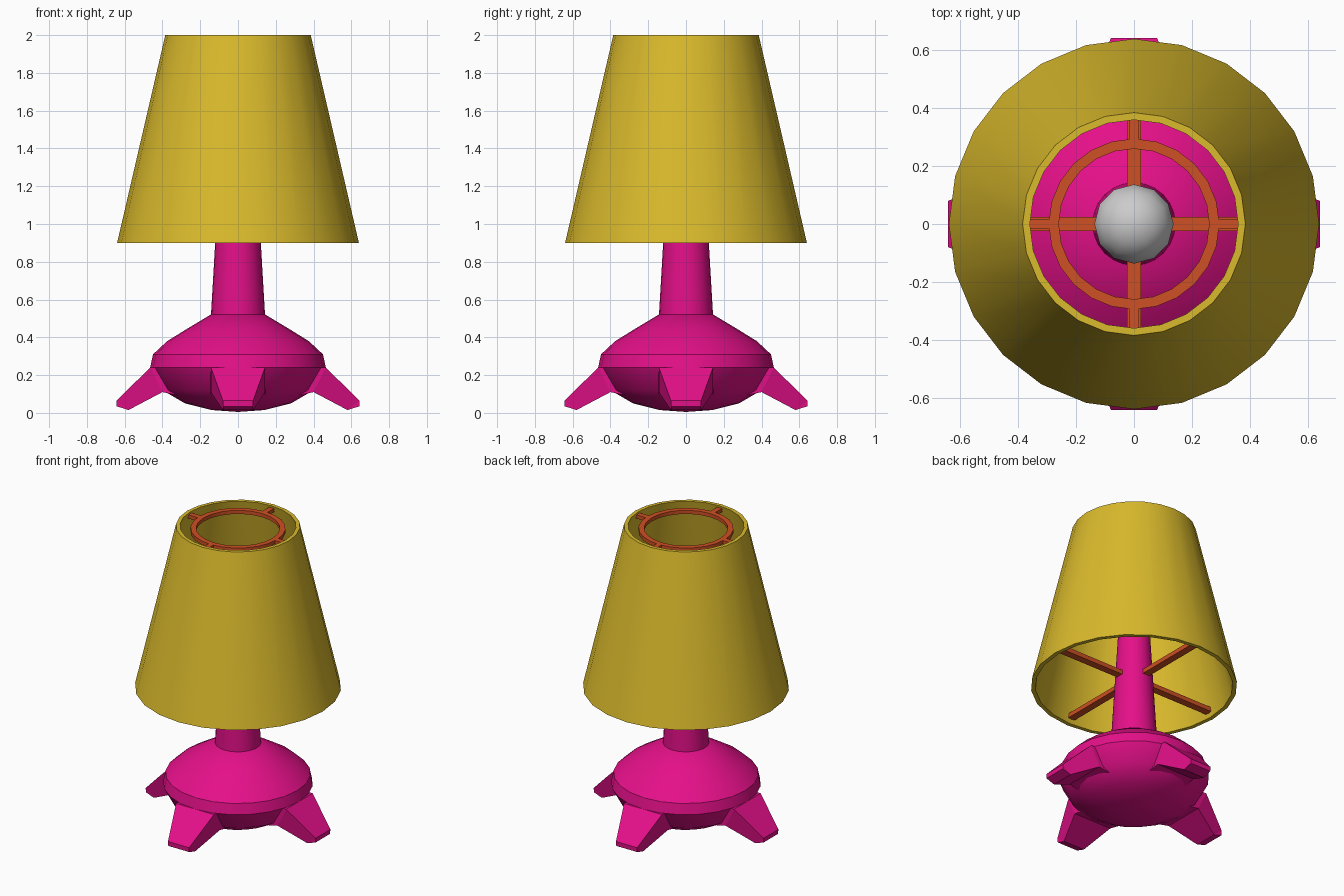
import bpy, bmesh
from math import cos, sin, pi, radians
from mathutils import Matrix

if "Cube" in bpy.data.objects:
    bpy.data.objects.remove(bpy.data.objects["Cube"])


def material(name, rgb):
    m = bpy.data.materials.new(name)
    m.diffuse_color = (*rgb, 1)
    m.use_nodes = True
    m.node_tree.nodes["Principled BSDF"].inputs["Base Color"].default_value = m.diffuse_color
    return m


PINK = material("pink", (0.78, 0.005, 0.25))
YELLOW = material("yellow", (0.70, 0.49, 0.025))
ORANGE = material("orange", (0.62, 0.08, 0.017))


def finish(name, bm, mat=None, smooth=None):
    bmesh.ops.remove_doubles(bm, verts=bm.verts, dist=1e-5)
    bmesh.ops.recalc_face_normals(bm, faces=bm.faces)
    me = bpy.data.meshes.new(name)
    bm.to_mesh(me)
    bm.free()
    ob = bpy.data.objects.new(name, me)
    bpy.context.collection.objects.link(ob)
    if mat:
        me.materials.append(mat)
    if smooth:
        bpy.ops.object.select_all(action='DESELECT')
        ob.select_set(True)
        bpy.context.view_layer.objects.active = ob
        bpy.ops.object.shade_smooth_by_angle(angle=radians(smooth))
    return ob


def revolve(name, profile, sides, mat=None, closed=False, smooth=32):
    """Turn an (r, z) profile around the z axis."""
    bm = bmesh.new()
    pts = [bm.verts.new((0, r, z)) for r, z in profile]
    pairs = list(zip(pts, pts[1:])) + ([(pts[-1], pts[0])] if closed else [])
    edges = [bm.edges.new(p) for p in pairs]
    bmesh.ops.spin(bm, geom=pts + edges, cent=(0, 0, 0), axis=(0, 0, 1),
                   angle=2 * pi, steps=sides, use_merge=False)
    return finish(name, bm, mat, smooth)


def bar(name, r0, r1, width, z0, z1, angle, mat):
    """Flat radial bar from radius r0 to r1."""
    bm = bmesh.new()
    bmesh.ops.create_cube(bm, size=1)
    bm.transform(Matrix.Rotation(angle, 4, 'Z')
                 @ Matrix.Translation(((r0 + r1) / 2, 0, (z0 + z1) / 2))
                 @ Matrix.Diagonal((r1 - r0, width, z1 - z0, 1)))
    return finish(name, bm, mat)


def foot(name, angle):
    """Tapered wedge lofted through three cross-sections."""
    # each section: top radius, top z, bottom radius, bottom z, half width
    sections = [(0.25, 0.24, 0.25, 0.08, 0.15),
                (0.465, 0.24, 0.40, 0.11, 0.143),
                (0.643, 0.065, 0.58, 0.015, 0.08)]
    bm = bmesh.new()
    rings = []
    for rt, zt, rb, zb, w in sections:
        rings.append([bm.verts.new(p) for p in
                      ((rt, -w, zt), (rt, w, zt), (rb, w, zb), (rb, -w, zb))])
    for a, b in zip(rings, rings[1:]):
        for i in range(4):
            j = (i + 1) % 4
            bm.faces.new((a[i], a[j], b[j], b[i]))
    bm.faces.new(rings[0])
    # blunt toe
    (t0, t1, b1, b0) = rings[-1]
    m1 = bm.verts.new((0.642, 0.078, 0.035))
    m0 = bm.verts.new((0.642, -0.078, 0.035))
    bm.faces.new((t0, t1, m1, m0))
    bm.faces.new((m0, m1, b1, b0))
    bm.faces.new((t1, b1, m1))
    bm.faces.new((t0, m0, b0))
    bm.transform(Matrix.Rotation(angle, 4, 'Z'))
    return finish(name, bm, PINK)


# rounded base and tapering stem
revolve("base", [(0, 0.005), (0.14, 0.015), (0.28, 0.05), (0.40, 0.12),
                 (0.465, 0.24), (0.45, 0.31), (0.375, 0.38), (0.27, 0.445),
                 (0.145, 0.52), (0, 0.52)], 24, PINK)
revolve("stem", [(0, 0.50), (0.143, 0.50), (0.143, 0.52), (0.083, 1.55), (0, 1.55)], 24, PINK)

# bulb
bulb = [(0.08, 1.50), (0.085, 1.56)]
bulb += [(0.14 * cos(radians(a)), 1.70 + 0.14 * sin(radians(a)))
         for a in (-36, -12, 12, 36, 60)] + [(0, 1.84)]
revolve("bulb", [(0, 1.50)] + bulb, 12, smooth=45)

# hollow lampshade
revolve("shade", [(0.64, 0.90), (0.385, 2.0), (0.36, 2.0), (0.613, 0.90)],
        24, YELLOW, closed=True)

# ring inside the top of the shade
revolve("top_ring", [(0.295, 1.96), (0.295, 1.985), (0.26, 1.985), (0.26, 1.96)],
        24, ORANGE, closed=True)

# four feet, lower spokes and upper ring brackets
for k in range(4):
    a = k * pi / 2
    foot(f"foot_{k + 1}", a)
    bar(f"lower_spoke_{k + 1}", 0.09, 0.61, 0.05, 0.93, 0.96, a, ORANGE)
    bar(f"ring_bracket_{k + 1}", 0.285, 0.37, 0.036, 1.96, 1.985, a, ORANGE)
